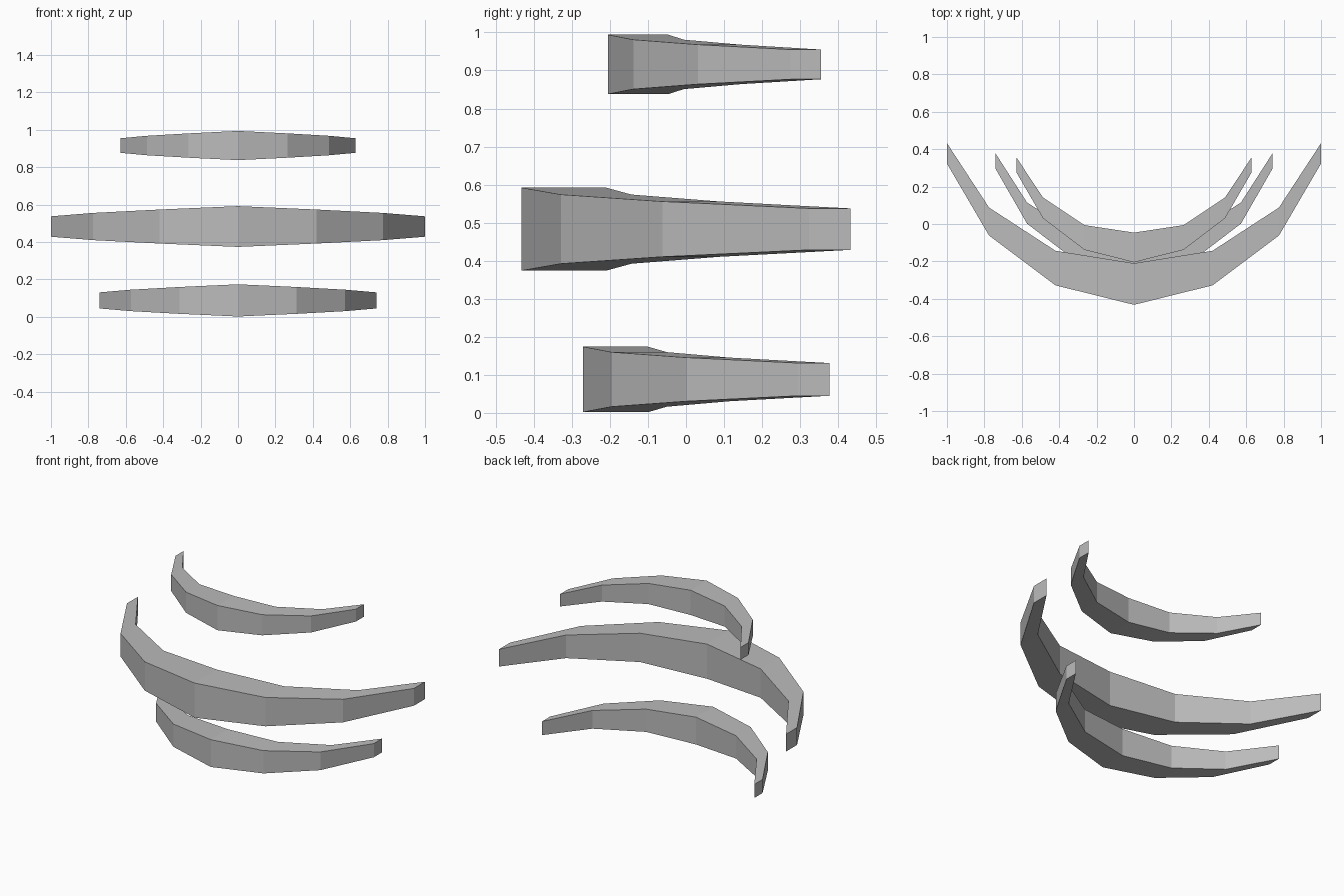
import bpy
import bmesh

if "Cube" in bpy.data.objects:
    bpy.data.objects.remove(bpy.data.objects["Cube"])

grey = bpy.data.materials.new("mid_grey")
grey.diffuse_color = (0.5, 0.5, 0.5, 1.0)
grey.use_nodes = True
grey.node_tree.nodes["Principled BSDF"].inputs["Base Color"].default_value = grey.diffuse_color


def curved_blade(name, z, half_height, xs, front, back):
    """Mirrored crescent bar: rectangular sections that shrink to half height at the tips."""
    stations = [(-xs[i], i) for i in (3, 2, 1)] + [(xs[i], i) for i in range(4)]
    bm = bmesh.new()
    rings = []
    for x, i in stations:
        h = half_height * (1 - i / 6)
        corners = [(front[i], -h), (back[i], -h), (back[i], h), (front[i], h)]
        rings.append([bm.verts.new((x, y, z + dz)) for y, dz in corners])
    for a, b in zip(rings, rings[1:]):
        for k in range(4):
            n = (k + 1) % 4
            bm.faces.new((a[k], a[n], b[n], b[k]))
    # end caps
    bm.faces.new(rings[0])
    bm.faces.new(rings[-1])
    bmesh.ops.recalc_face_normals(bm, faces=bm.faces)
    mesh = bpy.data.meshes.new(name)
    bm.to_mesh(mesh)
    bm.free()
    mesh.materials.append(grey)
    bpy.context.collection.objects.link(bpy.data.objects.new(name, mesh))


# three stacked blades, stations listed from the centre to the tip
curved_blade("lower_blade", 0.088, 0.086, (0, 0.314, 0.572, 0.74),
             (-0.271, -0.195, 0.002, 0.295), (-0.10, -0.05, 0.115, 0.377))
curved_blade("middle_blade", 0.483, 0.109, (0, 0.42, 0.775, 1.0),
             (-0.432, -0.328, -0.062, 0.323), (-0.21, -0.143, 0.088, 0.432))
curved_blade("upper_blade", 0.916, 0.078, (0, 0.265, 0.487, 0.628),
             (-0.205, -0.138, 0.031, 0.275), (-0.046, -0.006, 0.142, 0.355))
